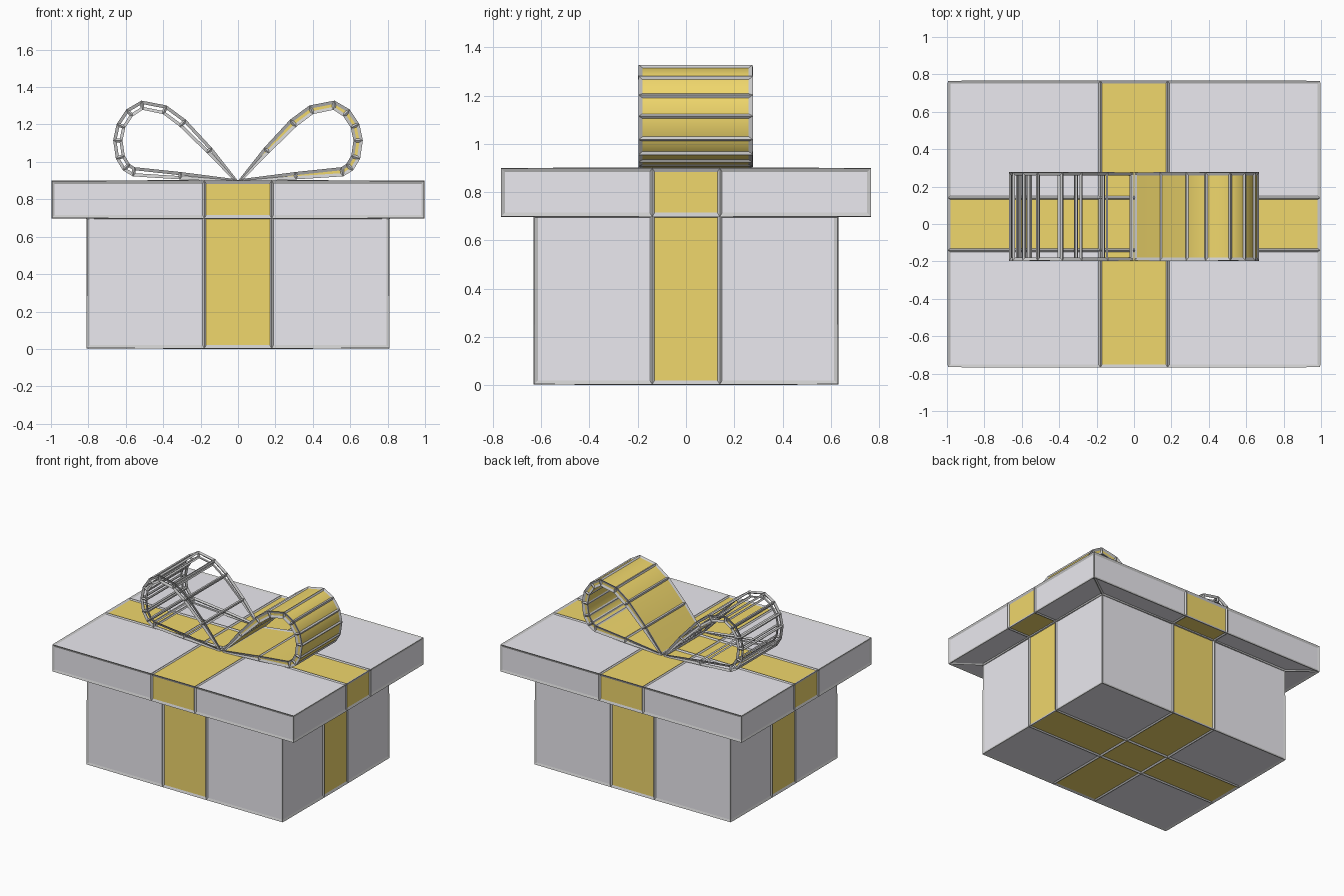
import bpy, bmesh, math
from mathutils import Vector

if "Cube" in bpy.data.objects:
    bpy.data.objects.remove(bpy.data.objects["Cube"])


def material(name, rgb):
    m = bpy.data.materials.new(name)
    m.diffuse_color = (*rgb, 1)
    m.use_nodes = True
    m.node_tree.nodes["Principled BSDF"].inputs["Base Color"].default_value = m.diffuse_color
    return m


paper = material("paper", (0.83, 0.82, 0.87))
gold = material("ribbon_gold", (0.87, 0.68, 0.15))


def finish(name, bm, mats):
    bmesh.ops.recalc_face_normals(bm, faces=bm.faces)
    me = bpy.data.meshes.new(name)
    bm.to_mesh(me)
    bm.free()
    for m in mats:
        me.materials.append(m)
    ob = bpy.data.objects.new(name, me)
    bpy.context.collection.objects.link(ob)
    return ob


def add_wire(ob):
    mod = ob.modifiers.new("wire", 'WIREFRAME')
    mod.thickness = 0.02
    mod.offset = 0
    mod.use_even_offset = True


# Stepped box with lid; ribbon bands are the middle columns of each side
RX, RY = 0.18, 0.14
LAYERS = [(0.804, 0.624, 0.01), (0.804, 0.624, 0.705),
          (0.99, 0.76, 0.705), (0.99, 0.76, 0.893)]


def build_box(name, mats):
    bm = bmesh.new()
    rim = [(i, 0) for i in range(3)] + [(3, i) for i in range(3)] \
        + [(3 - i, 3) for i in range(3)] + [(0, 3 - i) for i in range(3)]
    grids = []
    for hx, hy, z in LAYERS:
        xs, ys = (-hx, -RX, RX, hx), (-hy, -RY, RY, hy)
        last = z in (LAYERS[0][2], LAYERS[-1][2])
        cells = [(i, j) for i in range(4) for j in range(4)] if last else rim
        grids.append({c: bm.verts.new((xs[c[0]], ys[c[1]], z)) for c in cells})
    # walls and lid underside
    for a, b in zip(grids, grids[1:]):
        for k in range(12):
            p, q = rim[k], rim[(k + 1) % 12]
            f = bm.faces.new((a[p], a[q], b[q], b[p]))
            f.material_index = int(k % 3 == 1)
    # bottom and top with crossing ribbons
    for g in (grids[0], grids[-1]):
        for i in range(3):
            for j in range(3):
                f = bm.faces.new((g[i, j], g[i + 1, j], g[i + 1, j + 1], g[i, j + 1]))
                f.material_index = int(i == 1 or j == 1)
    return finish(name, bm, mats)


build_box("gift_box", [paper, gold])
add_wire(build_box("box_edge_trim", []))

# Bow loop: outer profile in x-z, thickened inward and swept along y
LOOP = [(0.01, 0.902), (0.144, 1.07), (0.283, 1.22), (0.385, 1.295), (0.515, 1.32),
        (0.592, 1.275), (0.642, 1.20), (0.66, 1.115), (0.646, 1.02), (0.61, 0.96),
        (0.56, 0.93), (0.31, 0.914), (0.015, 0.898)]


def build_loop(name, side, mats):
    pts = [Vector(p) for p in LOOP]
    n = len(pts)
    bm = bmesh.new()
    rings = []
    for i, p in enumerate(pts):
        t = (pts[min(i + 1, n - 1)] - pts[max(i - 1, 0)]).normalized()
        depth = 0.004 if i in (0, n - 1) else 0.025 if i in (1, n - 2) else 0.036
        q = p + Vector((t.y, -t.x)) * depth
        rings.append([bm.verts.new((side * v.x, y, v.y))
                      for v, y in ((p, -0.19), (p, 0.27), (q, 0.27), (q, -0.19))])
    for a, b in zip(rings, rings[1:]):
        for k in range(4):
            bm.faces.new((a[k], a[(k + 1) % 4], b[(k + 1) % 4], b[k]))
    bm.faces.new(rings[0])
    bm.faces.new(rings[-1])
    return finish(name, bm, mats)


bow = build_loop("bow_loop_right", 1, [gold])
bpy.context.view_layer.objects.active = bow
bow.select_set(True)
bpy.ops.object.shade_smooth_by_angle(angle=math.radians(50))

# Wire frames on both loops; the left loop is wire only
add_wire(build_loop("bow_frame_right", 1, []))
add_wire(build_loop("bow_frame_left", -1, []))
